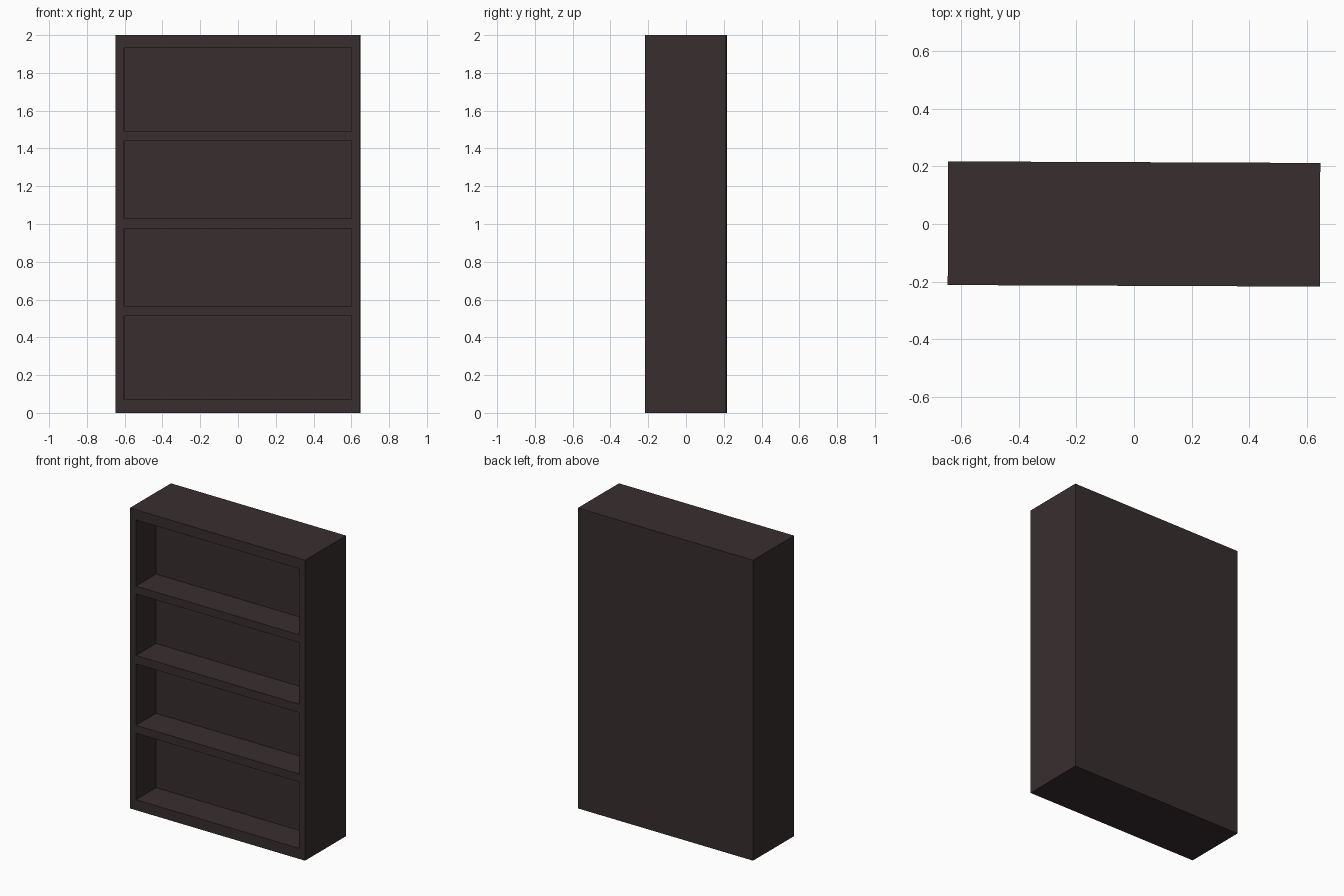
import bpy, bmesh, math

if "Cube" in bpy.data.objects:
    bpy.data.objects.remove(bpy.data.objects["Cube"])

HALF_W, HALF_D, HEIGHT = 0.647, 0.215, 2.0
RECESS = 0.21                                   # depth of each compartment
XS = [-HALF_W, -0.602, 0.602, HALF_W]           # side boards and opening
ZS = [0, 0.07, 0.512, 0.565, 0.974, 1.03, 1.44, 1.492, 1.932, HEIGHT]

wood = bpy.data.materials.new("dark_brown_wood")
wood.diffuse_color = (0.039, 0.027, 0.028, 1)
wood.use_nodes = True
wood.node_tree.nodes["Principled BSDF"].inputs["Base Color"].default_value = wood.diffuse_color

bm = bmesh.new()

# Front frame: a grid of faces in the front plane
grid = [[bm.verts.new((x, -HALF_D, z)) for x in XS] for z in ZS]
openings = []
for j in range(len(ZS) - 1):
    for i in range(3):
        face = bm.faces.new((grid[j][i], grid[j][i + 1],
                             grid[j + 1][i + 1], grid[j + 1][i]))
        if i == 1 and j % 2 == 1:
            openings.append(face)

# Outer sides, top and bottom: pull the outline backwards, then close the back
outline = [e for e in bm.edges if e.is_boundary]
result = bmesh.ops.extrude_edge_only(bm, edges=outline)["geom"]
back_verts = [v for v in result if isinstance(v, bmesh.types.BMVert)]
bmesh.ops.translate(bm, verts=back_verts, vec=(0, 2 * HALF_D, 0))
back_edges = [e for e in bm.edges if e.is_boundary]
bmesh.ops.contextual_create(bm, geom=back_edges)

# Shelf compartments: push each opening into the case
for face in openings:
    pushed = bmesh.ops.extrude_discrete_faces(bm, faces=[face])["faces"]
    bmesh.ops.translate(bm, verts=pushed[0].verts, vec=(0, RECESS, 0))

# Merge coplanar grid faces into clean panels
bmesh.ops.recalc_face_normals(bm, faces=bm.faces)
bmesh.ops.dissolve_limit(bm, angle_limit=math.radians(1),
                         verts=bm.verts, edges=bm.edges)

mesh = bpy.data.meshes.new("bookcase")
bm.to_mesh(mesh)
bm.free()
mesh.materials.append(wood)
bookcase = bpy.data.objects.new("bookcase", mesh)
bookcase.rotation_euler.z = math.radians(-0.24)  # stands very slightly askew
bpy.context.collection.objects.link(bookcase)
